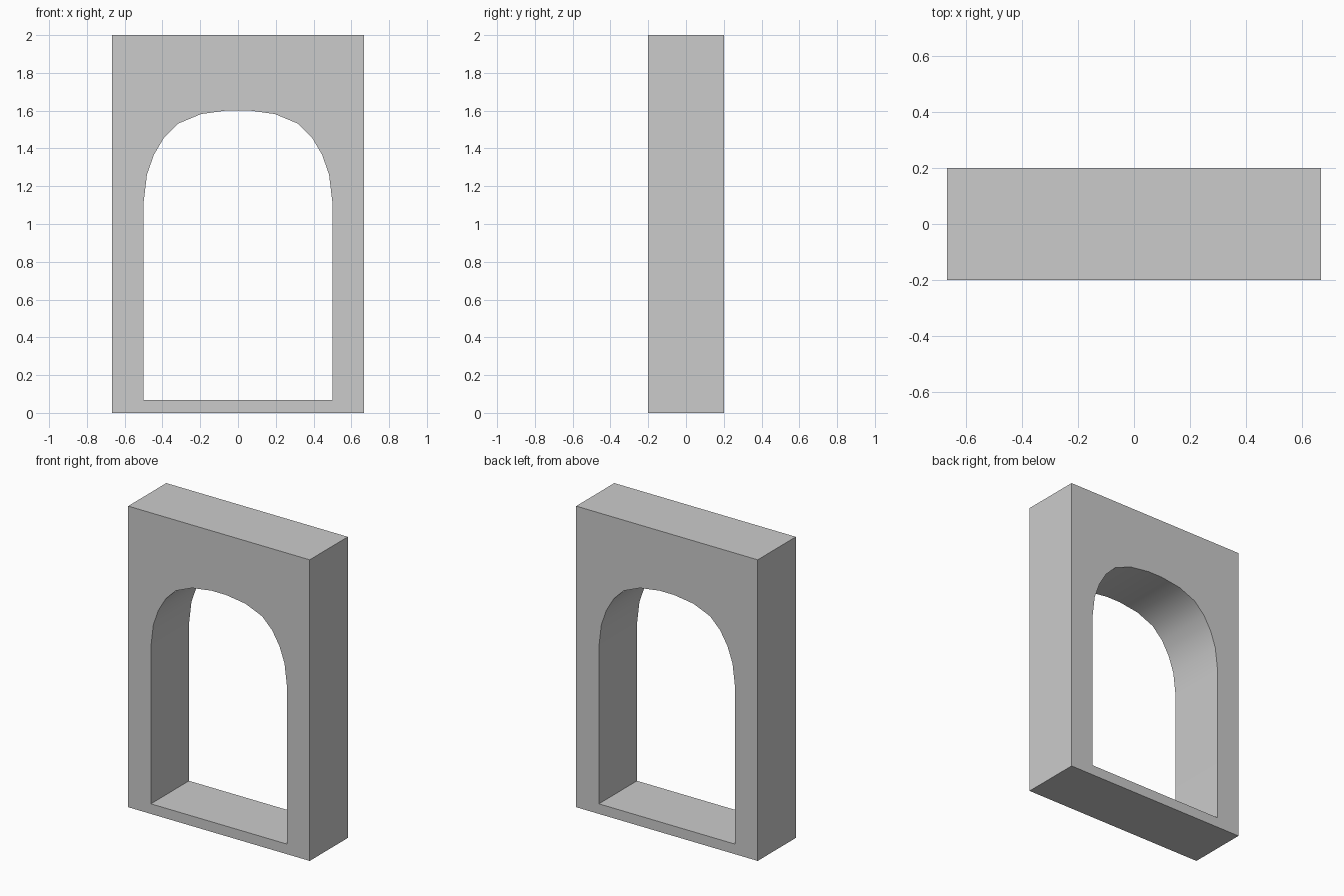
import bpy
import bmesh

if "Cube" in bpy.data.objects:
    bpy.data.objects.remove(bpy.data.objects["Cube"])

W, H, D = 0.667, 2.0, 0.2  # half width, height, half depth

# Right half of the arched opening, from sill to crown
half = [(0.5, 0.067), (0.5, 1.113), (0.482, 1.262), (0.445, 1.367), (0.392, 1.457),
        (0.318, 1.531), (0.196, 1.582), (0.053, 1.602)]
opening = half + [(-x, z) for x, z in reversed(half)]
outer = [(-W, 0), (W, 0), (W, H), (-W, H)]

bm = bmesh.new()


def loop_edges(points):
    vs = [bm.verts.new((x, -D, z)) for x, z in points]
    return [bm.edges.new((vs[i], vs[(i + 1) % len(vs)])) for i in range(len(vs))]


# Front panel with the opening left as a hole, extruded to full depth
edges = loop_edges(outer) + loop_edges(opening)
bmesh.ops.triangle_fill(bm, use_beauty=True, use_dissolve=False, edges=edges, normal=(0, -1, 0))
front = bm.faces[:]
back = bmesh.ops.duplicate(bm, geom=front + bm.edges[:] + bm.verts[:])
bmesh.ops.translate(bm, vec=(0, 2 * D, 0),
                    verts=[g for g in back["geom"] if isinstance(g, bmesh.types.BMVert)])
for e in edges:
    a, b = e.verts
    vmap = back["vert_map"]
    bm.faces.new((a, b, vmap[b], vmap[a]))
bmesh.ops.recalc_face_normals(bm, faces=bm.faces[:])

mesh = bpy.data.meshes.new("arched_frame")
bm.to_mesh(mesh)
bm.free()
frame = bpy.data.objects.new("arched_frame", mesh)
bpy.context.collection.objects.link(frame)

# Smooth the arch underside, keep the box edges sharp
bpy.context.view_layer.objects.active = frame
frame.select_set(True)
bpy.ops.object.shade_smooth_by_angle(angle=0.6)
